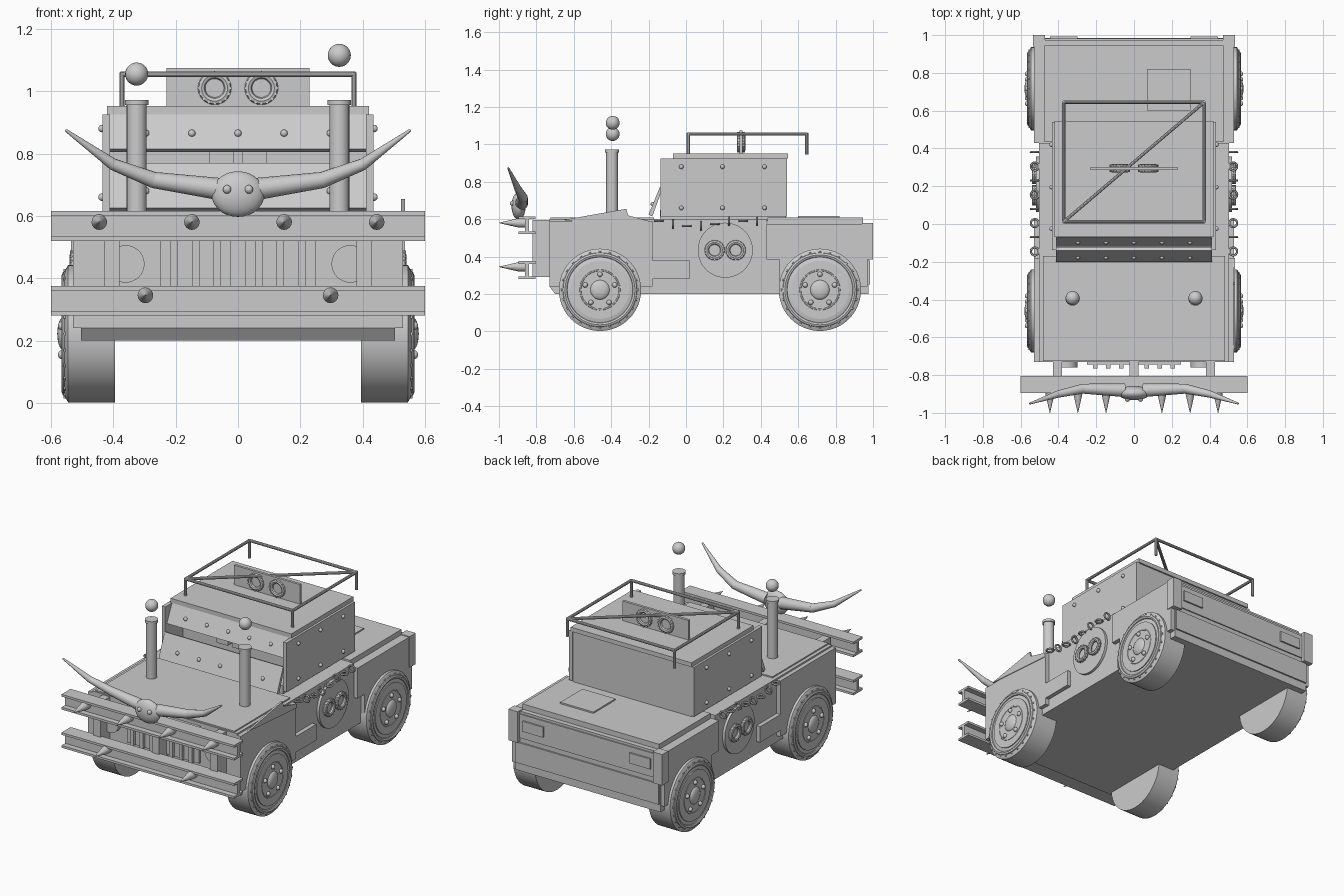
import bpy, bmesh, math
from mathutils import Vector, Matrix

if "Cube" in bpy.data.objects:
    bpy.data.objects.remove(bpy.data.objects["Cube"])

grey = bpy.data.materials.new("plain_grey")
grey.use_nodes = True
grey.diffuse_color = (0.6, 0.6, 0.6, 1)
grey.node_tree.nodes["Principled BSDF"].inputs["Base Color"].default_value = (0.6, 0.6, 0.6, 1)
made = []


class Part:
    """Collects simple shapes into one mesh object."""
    def __init__(self):
        self.bm = bmesh.new()

    def box(self, x0, x1, y0, y1, z0, z1):
        m = Matrix.Translation(((x0 + x1) / 2, (y0 + y1) / 2, (z0 + z1) / 2))
        bmesh.ops.create_cube(self.bm, size=1, matrix=m @ Matrix.Diagonal((x1 - x0, y1 - y0, z1 - z0, 1)))
        return self

    def rod(self, a, b, r, r2=None, seg=16):
        a, b = Vector(a), Vector(b)
        rot = (b - a).to_track_quat('Z', 'Y').to_matrix().to_4x4()
        bmesh.ops.create_cone(self.bm, cap_ends=True, segments=seg, radius1=r, radius2=r if r2 is None else r2,
                              depth=(b - a).length, matrix=Matrix.Translation((a + b) / 2) @ rot)
        return self

    def ball(self, c, rx, ry=None, rz=None, seg=16):
        m = Matrix.Translation(c) @ Matrix.Diagonal((rx, ry or rx, rz or rx, 1))
        bmesh.ops.create_uvsphere(self.bm, u_segments=seg, v_segments=seg // 2 + 2, radius=1, matrix=m)
        return self

    def ring(self, c, axis, big, small, n=20, k=8):
        rot = Matrix.Translation(c) @ Vector(axis).to_track_quat('Z', 'Y').to_matrix().to_4x4()
        rows = []
        for i in range(n):
            t = math.tau * i / n
            row = []
            for j in range(k):
                u = math.tau * j / k
                d = big + small * math.cos(u)
                row.append(self.bm.verts.new(rot @ Vector((d * math.cos(t), d * math.sin(t), small * math.sin(u)))))
            rows.append(row)
        for i in range(n):
            p, q = rows[i], rows[(i + 1) % n]
            for j in range(k):
                self.bm.faces.new((p[j], q[j], q[(j + 1) % k], p[(j + 1) % k]))
        return self

    def prism(self, x0, x1, profile):
        # profile in (y, z), stretched along x
        f = self.bm.faces.new([self.bm.verts.new((x0, y, z)) for y, z in profile])
        new = bmesh.ops.extrude_face_region(self.bm, geom=[f])["geom"]
        bmesh.ops.translate(self.bm, vec=(x1 - x0, 0, 0), verts=[v for v in new if isinstance(v, bmesh.types.BMVert)])
        return self

    def done(self, name, mirror=False):
        bmesh.ops.recalc_face_normals(self.bm, faces=self.bm.faces)
        me = bpy.data.meshes.new(name)
        self.bm.to_mesh(me)
        self.bm.free()
        me.materials.append(grey)
        ob = bpy.data.objects.new(name, me)
        bpy.context.collection.objects.link(ob)
        if mirror:
            ob.modifiers.new("mirror", 'MIRROR').use_mirror_merge = False
        made.append(ob)


def small_tyre(part, c, axis):
    # knobbly little tyre
    part.ring(c, axis, 0.042, 0.012)
    side = Vector((0, 1, 0)) if axis[0] else Vector((1, 0, 0))
    for i in range(16):
        t = math.tau * i / 16
        d = side * math.cos(t) + Vector((0, 0, 1)) * math.sin(t)
        p = Vector(c) + d * 0.05
        w = Vector(axis) * 0.011
        part.rod(p - w, p + w, 0.005, seg=6)


# Body and panels
Part().prism(-0.504, 0.504, [(-0.7, 0.2), (0.975, 0.2), (0.975, 0.575), (0.43, 0.575), (0.43, 0.6),
                             (-0.73, 0.6), (-0.73, 0.24)]).done("body")
Part().box(-0.482, 0.482, -0.725, -0.17, 0.59, 0.608).done("hood")
Part().box(-0.475, 0.475, 0.435, 0.945, 0.57, 0.608).done("rear_deck")
Part().box(0.07, 0.3, 0.6, 0.82, 0.6, 0.617).done("deck_plate")
fender = Part().box(0.5, 0.53, -0.73, -0.18, 0.24, 0.59)
fender.box(0.47, 0.53, 0.43, 0.94, 0.385, 0.575).box(0.5, 0.53, 0.5, 0.97, 0.24, 0.39)
fender.box(0.47, 0.535, 0.94, 1.0, 0.385, 0.58).done("fenders", True)
Part().prism(0.523, 0.535, [(-0.66, 0.595), (-0.32, 0.655), (-0.31, 0.62), (-0.18, 0.585), (-0.18, 0.56)]).done("bent_panel")
Part().box(0.5, 0.53, -0.195, 0.02, 0.28, 0.38).done("side_steps", True)

# Rear details
Part().box(-0.47, 0.47, 0.97, 0.982, 0.41, 0.56).box(-0.5, 0.5, 0.97, 0.985, 0.25, 0.38).done("tailgate")
Part().box(0.3, 0.445, 0.97, 0.992, 0.46, 0.525).done("tail_lights", True)

# Wheels
for label, wy in (("front", -0.46), ("rear", 0.716)):
    w, c = Part(), Vector((0, wy, 0.222))
    at = lambda x, r=0, t=0: c + Vector((x, r * math.cos(t), r * math.sin(t)))
    w.rod(at(0.395), at(0.545), 0.22, seg=48).rod(at(0.545), at(0.557), 0.22, 0.2, seg=48)
    w.ring(at(0.552), (1, 0, 0), 0.187, 0.014, 48).rod(at(0.55), at(0.563), 0.155, seg=40)
    w.ring(at(0.56), (1, 0, 0), 0.105, 0.006, 32, 6).ball(at(0.56), 0.02, 0.053, 0.053)
    for i in range(5):
        w.ball(at(0.565, 0.083, math.tau * i / 5 + math.pi / 2), 0.014, seg=10)
    for i in range(24):
        t = math.tau * i / 24
        w.rod(at(0.554, 0.192, t), at(0.554, 0.207, t), 0.006, seg=6)
    w.done(label + "_wheels", True)

# Round shields with two small tyres
shield = Part().rod((0.5, 0.21, 0.434), (0.52, 0.21, 0.434), 0.147, seg=40)
for y in (0.153, 0.266):
    small_tyre(shield, (0.528, y, 0.434), (1, 0, 0))
shield.done("side_shields", True)

# Chains along the sills
chain = Part()
for i in range(8):
    sag = 0.59 - 0.028 * math.sin(math.pi * min(1, i / 5))
    chain.ring((0.525, -0.145 + 0.075 * i, sag), (0, i % 2, 1 - i % 2), 0.021, 0.006, 14, 6)
chain.done("side_chains", True)

# Cab with armour plates
Part().box(-0.412, 0.412, 0.04, 0.535, 0.59, 0.93).box(-0.412, 0.412, -0.14, 0.05, 0.59, 0.65).done("cab")
Part().box(-0.42, 0.42, -0.07, 0.545, 0.925, 0.952).done("cab_roof")
armour = Part().box(0.41, 0.434, -0.137, 0.54, 0.615, 0.925)
for y in (-0.025, 0.195, 0.42):
    for z in (0.66, 0.88):
        armour.ball((0.437, y, z), 0.012, seg=10)
armour.done("side_armour", True)
screen = Part().prism(-0.412, 0.412, [(-0.07, 0.925), (-0.12, 0.815), (-0.1, 0.805), (-0.05, 0.915)])
screen.prism(-0.412, 0.412, [(-0.2, 0.625), (-0.14, 0.77), (-0.125, 0.765), (-0.18, 0.615)])
for i in range(-2, 3):
    screen.ball((i * 0.148, -0.097, 0.865), 0.012, seg=10).ball((i * 0.148, -0.177, 0.68), 0.012, seg=10)
screen.done("windscreen_armour")
Part().box(0.015, 0.092, -0.08, -0.03, 0.765, 0.805).done("visor_boxes", True)

# Roof sign board with tyres, and tube rack
sign = Part().box(-0.23, 0.23, 0.287, 0.303, 0.945, 1.075)
for x in (-0.075, 0.075):
    small_tyre(sign, (x, 0.285, 1.01), (0, 1, 0))
    small_tyre(sign, (x, 0.305, 1.01), (0, 1, 0))
sign.done("roof_board")
rack = Part()
corners = [(-0.372, 0.012), (0.372, 0.012), (0.372, 0.645), (-0.372, 0.645)]
for i, (x, y) in enumerate(corners):
    rack.rod((x, y, 1.055), (*corners[(i + 1) % 4], 1.055), 0.009, seg=10)
    rack.rod((x, y, 0.945), (x, y, 1.06), 0.009, seg=10)
rack.rod((*corners[0], 1.055), (*corners[2], 1.055), 0.009, seg=10).done("roof_rack")

# Exhaust stacks and floating balls
Part().rod((0.325, -0.395, 0.59), (0.325, -0.395, 0.96), 0.032, seg=24).rod(
    (0.325, -0.395, 0.955), (0.325, -0.395, 0.971), 0.038, seg=24).done("exhaust_stacks", True)
Part().ball((-0.325, -0.392, 1.055), 0.037, seg=24).ball((0.325, -0.392, 1.115), 0.037, seg=24).done("smoke_balls")

# Grille and headlights
grille = Part().box(-0.25, 0.25, -0.745, -0.72, 0.35, 0.58)
for i in range(7):
    x = (i - 3) * 0.068
    grille.box(x - 0.012, x + 0.012, -0.765, -0.74, 0.35, 0.58)
grille.done("grille")
Part().rod((0.36, -0.72, 0.446), (0.36, -0.76, 0.446), 0.06, seg=32).done("headlights", True)

# Beam bumpers with spikes and mounts
for label, z0, spikes, sz in (("upper", 0.52, (0.148, 0.445), 0.58), ("lower", 0.28, (0.297,), 0.345)):
    b = Part().box(-0.6, 0.6, -0.86, -0.84, z0, z0 + 0.095)
    b.box(-0.6, 0.6, -0.895, -0.805, z0, z0 + 0.014).box(-0.6, 0.6, -0.895, -0.805, z0 + 0.081, z0 + 0.095)
    b.done(label + "_bumper")
    s = Part()
    for x in spikes:
        s.rod((x, -0.855, sz), (x, -0.895, sz), 0.025).rod((x, -0.895, sz), (x, -1, sz), 0.025, 0.001)
    s.done(label + "_spikes", True)
mounts = Part()
for x in (-0.405, 0, 0.405):
    mounts.box(x - 0.025, x + 0.025, -0.82, -0.725, 0.29, 0.595)
mounts.done("bumper_mounts")

# Horned head
Part().ball((0, -0.895, 0.67), 0.085, 0.038, 0.073, 24).done("head")
Part().ball((0.035, -0.928, 0.685), 0.014, seg=10).done("eyes", True)
horn = Part()
path = [(0.05, -0.88, 0.685, 0.036), (0.27, -0.872, 0.715, 0.026), (0.4, -0.9, 0.765, 0.019), (0.55, -0.95, 0.873, 0.005)]
for a, b in zip(path, path[1:]):
    horn.rod(a[:3], b[:3], a[3], b[3]).ball(b[:3], b[3], seg=12)
horn.done("horns", True)

# Smooth round parts, keep edges sharp
bpy.ops.object.select_all(action='DESELECT')
for ob in made:
    ob.select_set(True)
bpy.context.view_layer.objects.active = made[0]
bpy.ops.object.shade_smooth_by_angle(angle=math.radians(35))
